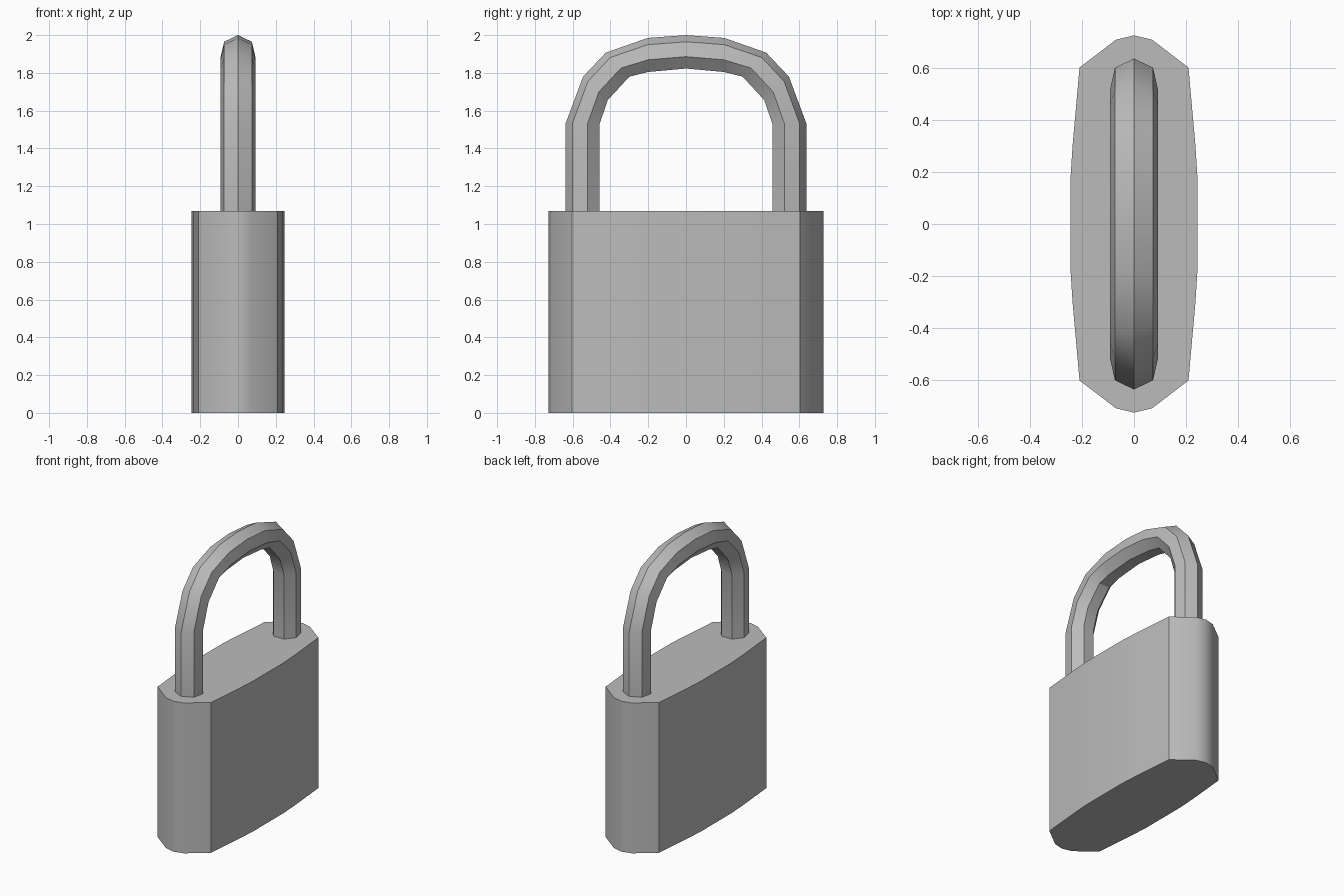
import bpy, bmesh, math

if "Cube" in bpy.data.objects:
    bpy.data.objects.remove(bpy.data.objects["Cube"], do_unlink=True)

steel = bpy.data.materials.new("grey steel")
steel.use_nodes = True
GREY = (0.5, 0.5, 0.5, 1)
steel.diffuse_color = GREY
steel.node_tree.nodes["Principled BSDF"].inputs["Base Color"].default_value = GREY


def loft(name, rings):
    """Skin a list of equal closed rings and cap both ends."""
    bm = bmesh.new()
    loops = [[bm.verts.new(p) for p in ring] for ring in rings]
    n = len(loops[0])
    for a, b in zip(loops, loops[1:]):
        for i in range(n):
            j = (i + 1) % n
            bm.faces.new((a[i], a[j], b[j], b[i]))
    bm.faces.new(loops[0])
    bm.faces.new(loops[-1])
    bmesh.ops.recalc_face_normals(bm, faces=bm.faces)
    mesh = bpy.data.meshes.new(name)
    bm.to_mesh(mesh)
    bm.free()
    mesh.materials.append(steel)
    obj = bpy.data.objects.new(name, mesh)
    bpy.context.collection.objects.link(obj)
    bpy.ops.object.select_all(action="DESELECT")
    obj.select_set(True)
    bpy.context.view_layer.objects.active = obj
    bpy.ops.object.shade_smooth_by_angle(angle=math.radians(30))
    return obj


# Lock body: one quarter of the outline, mirrored both ways
BODY_TOP = 1.07
quarter = [(0.245, 0.17), (0.237, 0.3), (0.21, 0.603), (0.07, 0.71)]
half = quarter + [(0, 0.727)] + [(-x, y) for x, y in reversed(quarter)]
outline = half + [(-x, -y) for x, y in half]
loft("lock_body", [[(x, y, z) for x, y in outline] for z in (0, BODY_TOP)])

# Shackle: seven-sided bar between an outer and an inner arch
outer = [(0.638, BODY_TOP), (0.638, 1.53), (0.545, 1.78), (0.425, 1.907), (0.203, 1.985)]
inner = [(0.457, BODY_TOP), (0.457, 1.53), (0.415, 1.655), (0.3, 1.78), (0.2, 1.805)]


def arch(side, crown):
    return side + [(0, crown)] + [(-y, z) for y, z in reversed(side)]


SIDES, RADIUS = 7, 0.094
turns = [math.tau * i / SIDES for i in range(SIDES)]
depth = 1 - min(math.cos(a) for a in turns)
rings = []
for (yo, zo), (yi, zi) in zip(arch(outer, 2.0), arch(inner, 1.823)):
    ring = []
    for a in turns:
        t = (1 - math.cos(a)) / depth
        ring.append((RADIUS * math.sin(a), yo + (yi - yo) * t, zo + (zi - zo) * t))
    rings.append(ring)
loft("shackle", rings)
